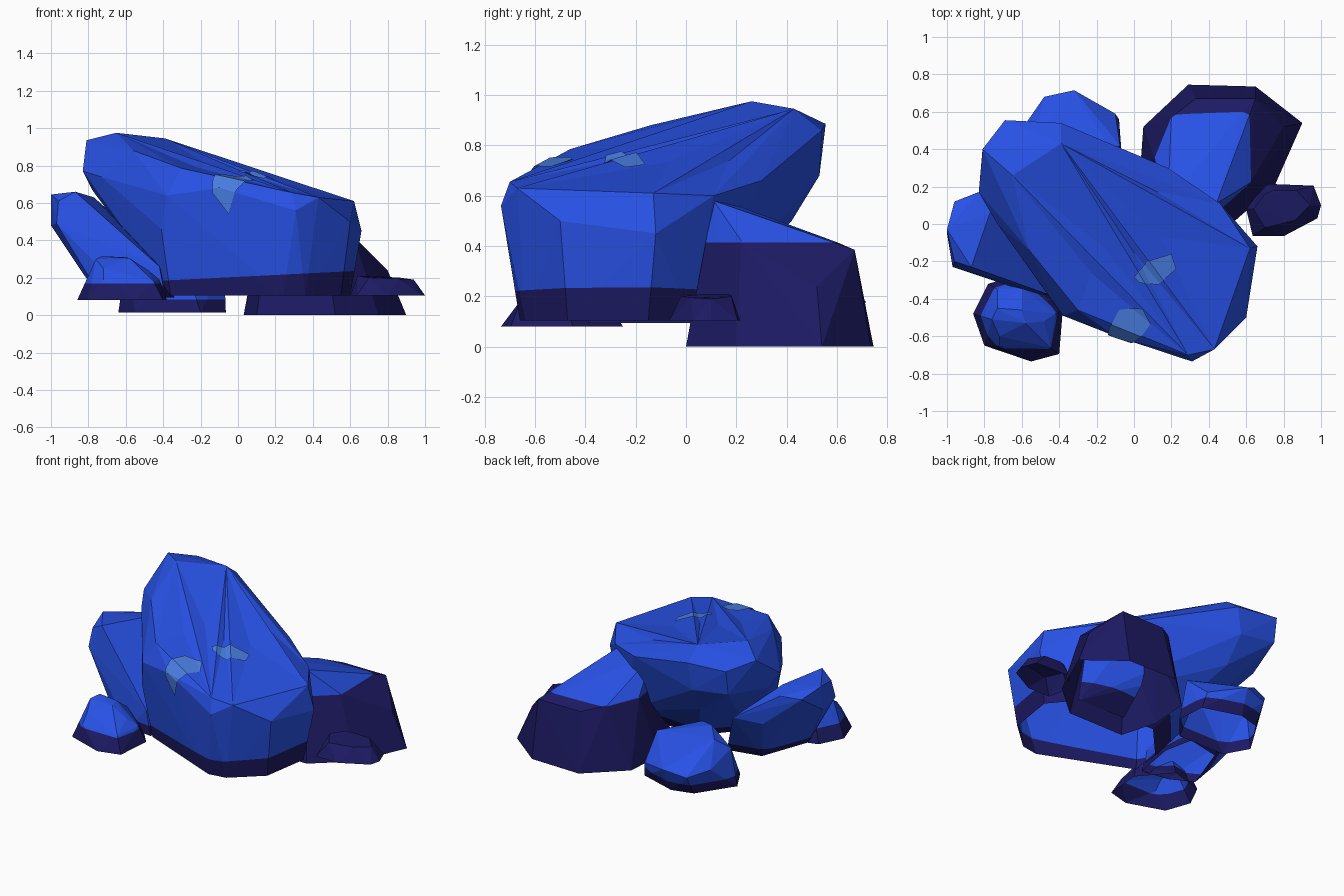
import bpy, bmesh
from mathutils import Vector

if "Cube" in bpy.data.objects:
    bpy.data.objects.remove(bpy.data.objects["Cube"])


def material(name, rgb):
    m = bpy.data.materials.new(name)
    m.diffuse_color = (*rgb, 1)
    m.use_nodes = True
    m.node_tree.nodes["Principled BSDF"].inputs["Base Color"].default_value = m.diffuse_color
    return m


BLUE = material("blue stone", (0.021, 0.084, 0.80))
DARK = material("dark indigo stone", (0.012, 0.0105, 0.125))
PALE = material("pale blue spot", (0.068, 0.21, 0.76))


def finish(bm, name, mats):
    me = bpy.data.meshes.new(name)
    bm.to_mesh(me)
    bm.free()
    for m in mats:
        me.materials.append(m)
    ob = bpy.data.objects.new(name, me)
    bpy.context.collection.objects.link(ob)
    return ob


def hull(base, base_z, upper, dip=0.0):
    """Faceted boulder from a base outline and upper corners; big top faces may be dented."""
    bm = bmesh.new()
    for p in [(x, y, base_z) for x, y in base] + upper:
        bm.verts.new(p)
    bmesh.ops.convex_hull(bm, input=bm.verts)
    bmesh.ops.delete(bm, geom=[v for v in bm.verts if not v.link_faces], context='VERTS')
    bmesh.ops.recalc_face_normals(bm, faces=bm.faces)
    bm.normal_update()
    if dip:
        big = [f for f in bm.faces if f.normal.z > 0.7 and f.calc_area() > 0.07]
        bmesh.ops.poke(bm, faces=big, offset=-dip)
    return bm


def rock(name, base, base_z, upper, band_z, tilt=0.0, dip=0.0):
    """Boulder, open underneath, dark below the line z = band_z + tilt * x."""
    bm = hull(base, base_z, upper, dip)
    floor = [f for f in bm.faces if all(v.co.z < base_z + 0.005 for v in f.verts)]
    bmesh.ops.delete(bm, geom=floor, context='FACES')
    bmesh.ops.bisect_plane(bm, geom=bm.verts[:] + bm.edges[:] + bm.faces[:],
                           plane_co=(0, 0, band_z), plane_no=(-tilt, 0, 1))
    for f in bm.faces:
        c = f.calc_center_median()
        f.material_index = int(c.z < band_z + tilt * c.x)
    return finish(bm, name, [BLUE, DARK])


# Large leaning slab
slab_base = [(-.36, -.41), (.24, -.66), (.36, -.64), (.55, -.47), (.60, -.15),
             (.46, .02), (-.12, .04), (-.34, -.2)]
slab_upper = [
    # front and right sides
    (-.41, -.45, .46), (-.38, -.49, .64), (.31, -.735, .56), (.60, -.50, .50),
    (.66, -.12, .45), (.43, -.67, .63), (.29, -.70, .655), (.62, -.13, .61),
    # top
    (-.10, -.60, .68), (-.30, -.46, .785), (-.56, -.14, .88), (-.65, .26, .975),
    (-.39, .43, .945), (-.81, .40, .935),
    # left and back overhang
    (-.83, .17, .77), (-.73, 0, .74), (-.78, .22, .67), (-.69, .555, .885),
    (-.39, .54, .86), (-.69, .53, .72), (-.42, .53, .68), (-.40, .42, .50),
    (-.07, .40, .72), (.18, .30, .66), (.46, .11, .60)]
slab_dip = .02
rock("main_slab", slab_base, .105, slab_upper, .205, .05, slab_dip)


# Pale spots: thin skins cut from a slightly swollen copy of the slab
def spot(name, outline, axis):
    bm = hull(slab_base, .105, slab_upper, slab_dip)
    axis = Vector(axis).normalized()
    bm.normal_update()
    push = {v: v.normal.copy() for v in bm.verts}
    for v, n in push.items():
        v.co += n * 0.009
    pts = [Vector(p) for p in outline]
    mid = sum(pts, Vector()) / len(pts)
    for a, b in zip(pts, pts[1:] + pts[:1]):
        no = (b - a).cross(axis).normalized()
        if no.dot(mid - a) > 0:
            no = -no
        bmesh.ops.bisect_plane(bm, geom=bm.verts[:] + bm.edges[:] + bm.faces[:],
                               plane_co=a, plane_no=no, clear_outer=True)
    bm.normal_update()
    back = [f for f in bm.faces if f.normal.dot(axis) < 0]
    bmesh.ops.delete(bm, geom=back, context='FACES')
    finish(bm, name, [PALE])


spot("edge_spot", [(-.135, -.56, .74), (-.08, -.46, .755), (.05, -.44, .73), (.09, -.53, .71),
                   (.015, -.61, .67), (-.05, -.61, .54), (-.135, -.59, .65)], (-.2, -.65, .75))
spot("top_spot", [(0, -.285, .75), (.07, -.2, .75), (.2, -.16, .7), (.225, -.24, .7),
                  (.13, -.325, .7), (.03, -.315, .74)], (0, 0, 1))

# Dark boulder at the back right with a sloping blue top
rock("back_right_boulder",
     [(.03, .25), (.05, .52), (.29, .745), (.65, .735), (.90, .54), (.75, .2), (.52, 0), (.1, 0)], 0,
     [(.18, .11, .595), (.44, .11, .58), (.11, .35, .42), (.2, .57, .42), (.58, .60, .415),
      (.62, .22, .42), (.65, .67, .385), (.33, .67, .385), (.66, .3, .37), (.80, .52, .24)], .415)

# Small dark stone on the right
rock("right_pebble",
     [(.60, .08), (.635, -.065), (.80, -.065), (.98, .03), (1.0, .1), (.96, .205), (.70, .215)], .105,
     [(.70, .16, .21), (.75, .18, .205), (.87, .18, .20), (.94, .1, .19), (.86, .02, .195),
      (.70, -.02, .2), (.64, .08, .21)], .5)

# Leaning stone on the left, undercut on its outer side
rock("left_leaning_stone",
     [(-.73, -.28), (-.58, -.36), (-.39, -.39), (-.34, -.1), (-.38, .1), (-.61, .05)], .095,
     [(-1.0, -.03, .645), (-1.0, -.05, .48), (-.97, -.23, .49), (-.96, -.2, .61), (-.87, -.23, .66),
      (-.96, .12, .60), (-.83, .17, .61), (-.77, .06, .63), (-.55, .28, .43), (-.72, .2, .40),
      (-.65, -.3, .38), (-.42, -.39, .26), (-.82, -.2, .21)], .16)

# Small stone at the front left
rock("front_left_stone",
     [(-.86, -.48), (-.78, -.32), (-.55, -.25), (-.38, -.45), (-.40, -.695), (-.55, -.735), (-.80, -.65)], .08,
     [(-.76, -.51, .30), (-.73, -.45, .315), (-.60, -.46, .31), (-.58, -.53, .305), (-.48, -.52, .24),
      (-.73, -.35, .21), (-.60, -.34, .22), (-.72, -.60, .25), (-.80, -.5, .21), (-.72, -.65, .19),
      (-.45, -.66, .18), (-.42, -.48, .19)], .17)

# Squat stone at the back left, bulging outward above its base
rock("back_left_stone",
     [(-.64, .36), (-.48, .60), (-.335, .64), (-.08, .56), (-.065, .36), (-.2, .2), (-.55, .2)], .015,
     [(-.48, .68, .15), (-.32, .715, .18), (-.10, .59, .12), (-.075, .42, .27), (-.57, .55, .18),
      (-.60, .37, .27), (-.53, .45, .34), (-.42, .32, .36), (-.14, .42, .29), (-.3, .25, .33)], .085)
